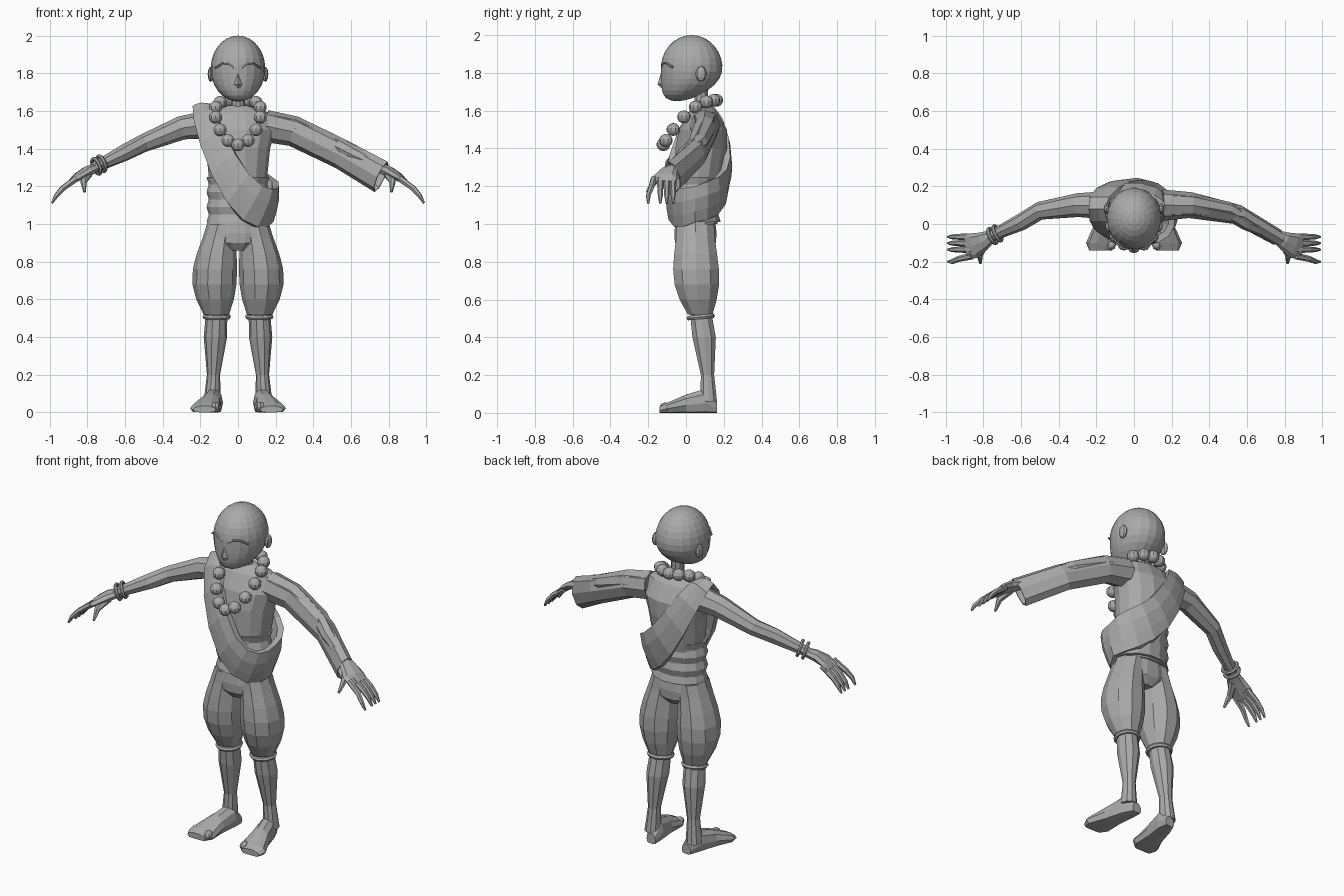
import bpy, bmesh, math
from math import sin, cos, pi
from mathutils import Vector

old = bpy.data.objects.get("Cube")
if old:
    bpy.data.objects.remove(old)

GREY = (.4, .4, .4, 1)
clay = bpy.data.materials.new("plain_grey")
clay.use_nodes = True
clay.diffuse_color = GREY
clay.node_tree.nodes["Principled BSDF"].inputs["Base Color"].default_value = GREY
SIDES = (("left", 1), ("right", -1))


def finish(name, bm, mirror=1):
    for vert in bm.verts:
        vert.co.x *= mirror
    bmesh.ops.recalc_face_normals(bm, faces=bm.faces)
    mesh = bpy.data.meshes.new(name)
    bm.to_mesh(mesh)
    bm.free()
    mesh.materials.append(clay)
    obj = bpy.data.objects.new(name, mesh)
    bpy.context.collection.objects.link(obj)
    return obj


def skin(name, loops, mirror=1, closed=False, caps=True):
    """Bridge a row of point loops, either into a closed band or a capped tube."""
    bm = bmesh.new()
    rows = [[bm.verts.new(point) for point in loop] for loop in loops]
    pairs = list(zip(rows, rows[1:]))
    if closed:
        pairs.append((rows[-1], rows[0]))
    elif caps:
        bm.faces.new(rows[0])
        bm.faces.new(rows[-1])
    for low, high in pairs:
        for i in range(len(low)):
            bm.faces.new((low[i - 1], low[i], high[i], high[i - 1]))
    return finish(name, bm, mirror)


def ellipse(centre, across, along, count):
    angles = [2 * pi * i / count for i in range(count)]
    return [Vector(centre) + across * cos(a) + along * sin(a) for a in angles]


def stack(name, rings, count=12, mirror=1):
    """Level rings: x, y, z, half width, half depth."""
    loops = [ellipse((x, y, z), Vector((wide, 0, 0)), Vector((0, deep, 0)), count)
             for x, y, z, wide, deep in rings]
    return skin(name, loops, mirror)


def limb(name, stops, count=8, mirror=1, caps=True):
    """Rings square to a path: x, y, z, half width and, if different, half height."""
    path = [Vector(stop[:3]) for stop in stops]
    loops = []
    for i, stop in enumerate(stops):
        ahead = (path[min(i + 1, len(path) - 1)] - path[max(i - 1, 0)]).normalized()
        across = ahead.cross(Vector((0, 0, 1))).normalized()
        loops.append(ellipse(path[i], across * stop[3], across.cross(ahead) * stop[-1], count))
    return skin(name, loops, mirror, caps=caps)


def ball(name, centre, size, segments=10, mirror=1, jaw=False):
    bm = bmesh.new()
    bmesh.ops.create_uvsphere(bm, u_segments=segments, v_segments=segments * 3 // 4, radius=1)
    for vert in bm.verts:
        drop = max(0, -vert.co.z) ** 2
        vert.co = Vector(centre) + vert.co * Vector(size)
        if jaw:
            vert.co.y -= drop * .08
    return finish(name, bm, mirror)


def band(name, centre, axis, radius, thick, mirror=1):
    axis = Vector(axis).normalized()
    across = axis.orthogonal().normalized()
    loops = []
    for spot in ellipse((0, 0, 0), across, axis.cross(across), 14):
        loops.append(ellipse(Vector(centre) + spot * radius, spot * thick, axis * thick, 6))
    return skin(name, loops, mirror, closed=True)


# Head and face
ball("head", (0, .03, 1.825), (.145, .163, .175), 20, jaw=True)
stack("nose", [(0, -.12, 1.81, .01, .01), (0, -.12, 1.74, .03, .03), (0, -.12, 1.72, .02, .01)], 4)
for side, mirror in SIDES:
    brow = [(.02 + .1 * t, -.126 + .055 * t * t, 1.83 + .025 * sin(pi * t), .006)
            for t in (0, .3, .6, 1)]
    limb(side + "_brow", brow, 6, mirror)
    ball(side + "_ear", (.145, .08, 1.795), (.016, .03, .04), 8, mirror)
stack("neck", [(0, .08, z, .037, .037) for z in (1.55, 1.75)], 10)

# Body and pleated waist cloth
stack("torso", [(0, .06, 1, .15, .11), (0, .06, 1.2, .15, .12), (0, .08, 1.4, .17, .14),
                (0, .09, 1.5, .2, .13), (0, .09, 1.59, .17, .08), (0, .09, 1.63, .05, .04)], 14)
pleats = []
for i in range(7):
    reach = .167 - .012 * (i % 2)
    pleats.append((0, .06, 1.01 + .04 * i, reach, reach - .04))
stack("waist_cloth", pleats, 14)

# Sash looping from the right shoulder across the front to the left hip and back
loops = []
for i in range(16):
    c, s = cos(pi * i / 8), sin(pi * i / 8)
    mid = Vector((-.19 * c, .065 + .015 * c - .155 * s, 1.105 + .13 * (1 + c) ** 2 - .045 * s))
    half = Vector((.012 + .016 * (1 + c) + .03 * abs(s), 0, .05 - .045 * c + .025 * abs(s)))
    out = Vector((mid.x, mid.y - .07, .2 * max(c, 0))).normalized()
    loops.append([mid + half * across + out * lift for across, lift in
                  ((1, -.02), (1, .015), (.3, .025), (-.4, .02), (-1, .01), (-1, -.02))])
skin("shoulder_sash", loops, closed=True)

# Bead necklace, hanging low at the front
for i in range(14):
    turn = 2 * pi * i / 14
    hang = ((1 + cos(turn)) / 2) ** 2
    centre = (.122 * sin(turn), .02 - .14 * cos(turn), 1.655 - .235 * hang)
    ball(f"necklace_bead_{i + 1}", centre, (.036, .036, .034))

# Trousers, legs and feet
stack("trouser_seat", [(0, .05, z, wide, .05 + .36 * wide) for z, wide in
                       ((1.05, .15), (.95, .18), (.9, .17), (.86, .08))], 14)
for side, mirror in SIDES:
    trouser = []
    for i in range(7):
        t = i / 6
        wide = .068 + .015 * (1 - t) + .045 * sin(pi * t ** 1.4)
        trouser.append((.08 + .035 * t + .025 * sin(pi * t), .05 + .025 * t ** 3,
                        1 - .48 * t, wide, wide + .02 * (1 - t)))
    stack(side + "_trouser_leg", trouser, 10, mirror)
    band(side + "_knee_band", (.113, .078, .508), (0, -.1, 1), .063, .013, mirror)
    stack(side + "_shin", [(.14 - .05 * z, .12 - .15 * z * z, z, wide, wide * 1.05)
                           for z, wide in ((.53, .057), (.4, .062), (.2, .035), (.06, .045))],
          10, mirror)
    foot = []
    for y, wide, high in ((.165, .03, .06), (.1, .05, .13), (0, .06, .1),
                          (-.1, .085, .055), (-.14, .06, .035)):
        loop = ellipse((.15 - .2 * y, y, high * .4), Vector((wide, 0, 0)),
                       Vector((0, 0, high * .6)), 10)
        for point in loop:
            point.z = max(point.z, 0)
        foot.append(loop)
    skin(side + "_foot", foot, mirror)
    ball(side + "_big_toe", (.12, -.11, .03), (.025, .03, .025), 8, mirror)

# Arms and hands
for side, mirror in SIDES:
    limb(side + "_arm", [(.15, .1, 1.53, .075), (.3, .1, 1.51, .063), (.5, .07, 1.43, .048),
                         (.6, .01, 1.38, .045), (.77, -.07, 1.295, .028)], 8, mirror)
    limb(side + "_palm", [(.75, -.06, 1.3, .03, .025), (.8, -.09, 1.28, .05, .028),
                          (.85, -.115, 1.25, .068, .022), (.89, -.12, 1.22, .068, .014)], 8, mirror)
    limb(side + "_thumb", [(.79, -.1, 1.27, .022), (.82, -.165, 1.225, .018),
                           (.815, -.208, 1.17, .007)], 6, mirror)
    for i in range(4):
        root = -.068 - .034 * i
        tip = root - .01 * (i // 3) * 3
        limb(f"{side}_finger_{i + 1}", [(.86, root, 1.24, .018), (.93, (root + tip) / 2, 1.19, .016),
                                        (.965, tip, 1.15, .013), (.988, tip, 1.11, .006)], 6, mirror)

# Long sleeve, open and flattened at the cuff
sleeve = limb("left_sleeve", [(x, y, z, high * (1.1 - .8 * x), high) for x, y, z, high in
                              ((.15, .1, 1.52, .085), (.3, .1, 1.49, .08),
                               (.55, .05, 1.37, .08), (.76, -.07, 1.25, .09))], caps=False)
sleeve.modifiers.new("cloth_thickness", "SOLIDIFY").thickness = .006

# Bracelets on the right wrist
for i in range(2):
    band(f"bracelet_{i + 1}", (.725 + .027 * i, -.05 - .014 * i, 1.32 - .014 * i),
         (1, -.5, -.4), .043, .01, -1)
